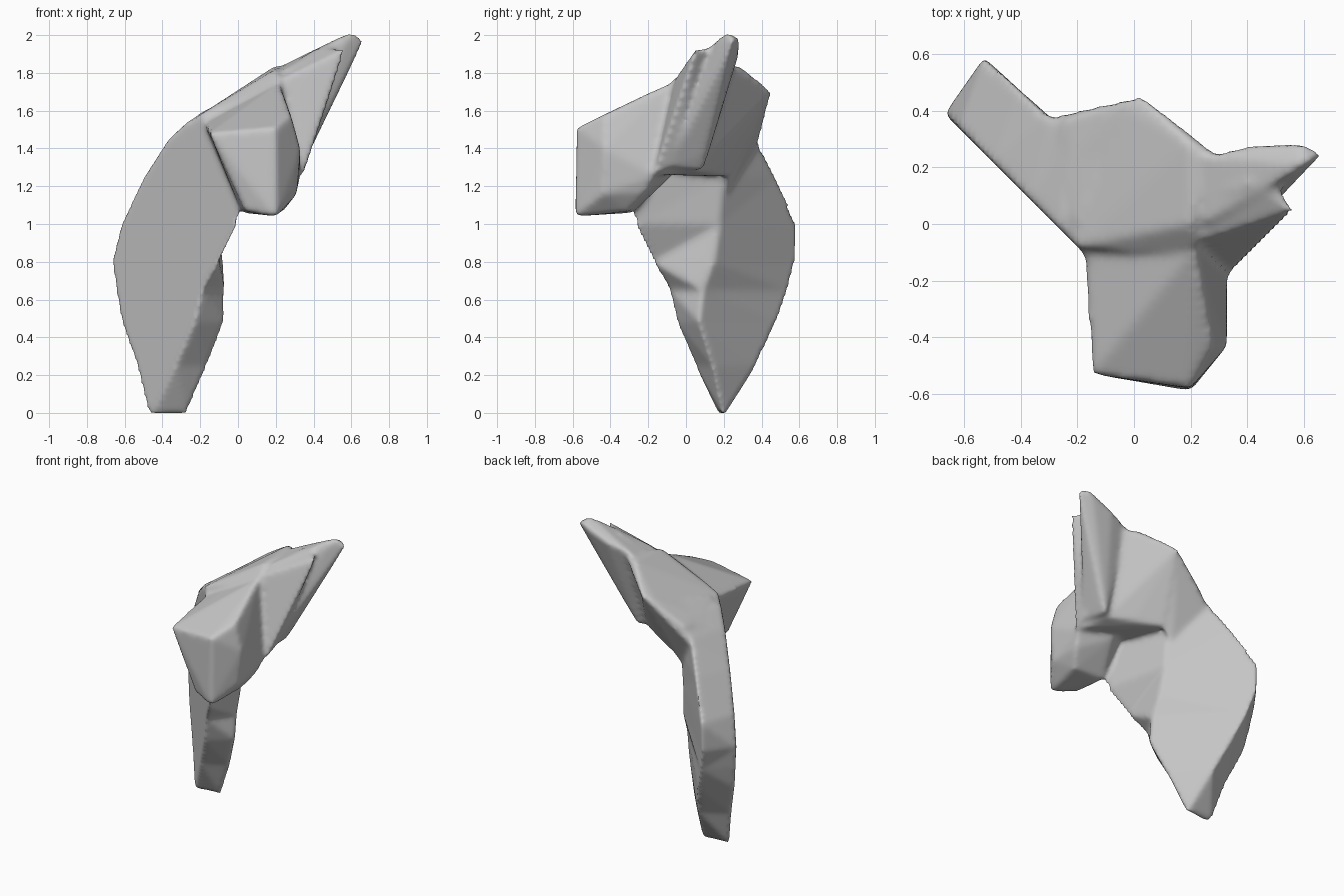
import bpy
import bmesh
import math
from mathutils import Matrix, Vector

cube = bpy.data.objects.get("Cube")
if cube:
    bpy.data.objects.remove(cube, do_unlink=True)

FRONT_PLANE = -0.28  # the leg's flat front face lies on x + y = FRONT_PLANE


def make_material(name, colour):
    material = bpy.data.materials.new(name)
    material.use_nodes = True
    material.diffuse_color = colour
    material.node_tree.nodes["Principled BSDF"].inputs["Base Color"].default_value = colour
    return material


def append_part(bm, part):
    """Merge a closed part into the body mesh."""
    bmesh.ops.triangulate(part, faces=part.faces)
    bmesh.ops.recalc_face_normals(part, faces=part.faces)
    mesh = bpy.data.meshes.new("part")
    part.to_mesh(mesh)
    part.free()
    bm.from_mesh(mesh)
    bpy.data.meshes.remove(mesh)


def add_hull(bm, points):
    """Add a convex block around the given corner points."""
    part = bmesh.new()
    for point in points:
        part.verts.new(point)
    bmesh.ops.convex_hull(part, input=part.verts)
    loose = [v for v in part.verts if not v.link_faces]
    bmesh.ops.delete(part, geom=loose, context="VERTS")
    append_part(bm, part)


def add_loft(bm, sections):
    """Add a closed skin through sections with equal corner counts."""
    part = bmesh.new()
    rings = [[part.verts.new(point) for point in ring] for ring in sections]
    for lower, upper in zip(rings, rings[1:]):
        for i in range(len(lower)):
            j = (i + 1) % len(lower)
            part.faces.new((lower[i], lower[j], upper[j], upper[i]))
    part.faces.new(rings[0][::-1])
    part.faces.new(rings[-1])
    append_part(bm, part)


def leg_section(z, outer_x, inner_x, inner_back, outer_back):
    return [(outer_x, FRONT_PLANE - outer_x, z), (inner_x, FRONT_PLANE - inner_x, z),
            (*inner_back, z), (*outer_back, z)]


body = bmesh.new()

# Curved leg, from the foot up into the core
add_loft(body, [leg_section(*row) for row in (
    (0, -.48, -.45, (-.27, .19), (-.28, .21)),
    (.25, -.54, -.33, (-.16, .14), (-.35, .37)),
    (.48, -.62, -.23, (-.07, .07), (-.43, .48)),
    (.65, -.65, -.19, (-.07, .09), (-.49, .54)),
    (.8, -.67, -.1, (-.08, .15), (-.53, .58)),
    (1, -.62, 0, (-.1, .18), (-.53, .59)),
    (1.25, -.5, .02, (-.1, .2), (-.41, .48)),
    (1.45, -.37, -.02, (-.1, .2), (-.3, .38)),
    (1.55, -.26, -.1, (-.05, .15), (-.22, .3)),
)])

# Web filling the back corner between leg and core
add_hull(body, [
    (.01, .45, 1.69), (-.05, .42, 1.66), (-.05, .23, 1.26), (-.14, .21, 1.14),
    (-.29, .38, 1.42), (-.24, .37, 1.53), (-.35, .07, 1.46), (-.2, .1, 1.2),
    (-.2, 0, 1.59),
])

# Core that joins the arms, with a slanted back face
add_hull(body, [
    (-.35, .07, 1.47), (-.2, -.08, 1.58), (-.12, -.16, 1.3), (.02, .46, 1.7),
    (-.05, .42, 1.67), (.2, .29, 1.84), (.3, .24, 1.84), (.2, 0, 1.82),
    (.33, -.15, 1.26), (-.05, .23, 1.25), (0, -.1, 1.65), (.22, -.08, 1.76),
    (.12, .15, 1.28), (.27, .05, 1.28),
])

# Blocky front arm
add_hull(body, [
    (-.15, -.53, 1.48), (.2, -.58, 1.51), (.2, -.59, 1.04), (.04, -.53, 1.07),
    (.28, -.43, 1.58), (.33, -.43, 1.4), (.31, -.44, 1.16), (.02, -.28, 1.06),
    (.24, -.3, 1.07), (.3, -.22, 1.16), (-.18, -.11, 1.53), (.22, -.08, 1.75),
    (.33, -.16, 1.26), (0, 0, 1.65), (.1, -.08, 1.25),
])

# Raised side arm: long back prong and shorter front prong
add_hull(body, [
    (.67, .25, 1.98), (.6, .21, 2.02), (.59, .29, 1.98), (.57, .17, 1.96),
    (.42, .28, 1.9), (.25, .24, 1.85), (.25, 0, 1.82), (.37, .03, 1.38),
    (.34, -.1, 1.3), (.36, .09, 1.36), (.31, .09, 1.28), (.2, .02, 1.3),
])
add_hull(body, [
    (.57, .05, 1.93), (.52, .12, 1.93), (.41, .15, 1.93), (.25, .1, 1.83),
    (.24, -.06, 1.77), (.35, -.17, 1.27), (.35, -.06, 1.31), (.15, 0, 1.3),
    (.37, -.03, 1.79),
])

mesh = bpy.data.meshes.new("curved_fragment")
body.to_mesh(mesh)
body.free()
fragment = bpy.data.objects.new("curved_fragment", mesh)
bpy.context.collection.objects.link(fragment)

# Fuse the parts into one softly worn skin
remesh = fragment.modifiers.new("fuse", "REMESH")
remesh.mode = "VOXEL"
remesh.voxel_size = 0.016
remesh.use_smooth_shade = True
soften = fragment.modifiers.new("soften", "SMOOTH")
soften.factor = 0.5
soften.iterations = 8

bpy.ops.object.select_all(action="DESELECT")
fragment.select_set(True)
bpy.context.view_layer.objects.active = fragment
for name in ("fuse", "soften"):
    bpy.ops.object.modifier_apply(modifier=name)

# Stand the softened foot on the ground
lowest = min(v.co.z for v in fragment.data.vertices)
fragment.data.transform(Matrix.Translation(Vector((0, 0, -lowest))))

fragment.data.materials.clear()
fragment.data.materials.append(make_material("stone grey", (.56, .56, .56, 1)))
bpy.ops.object.shade_smooth_by_angle(angle=math.radians(60))
